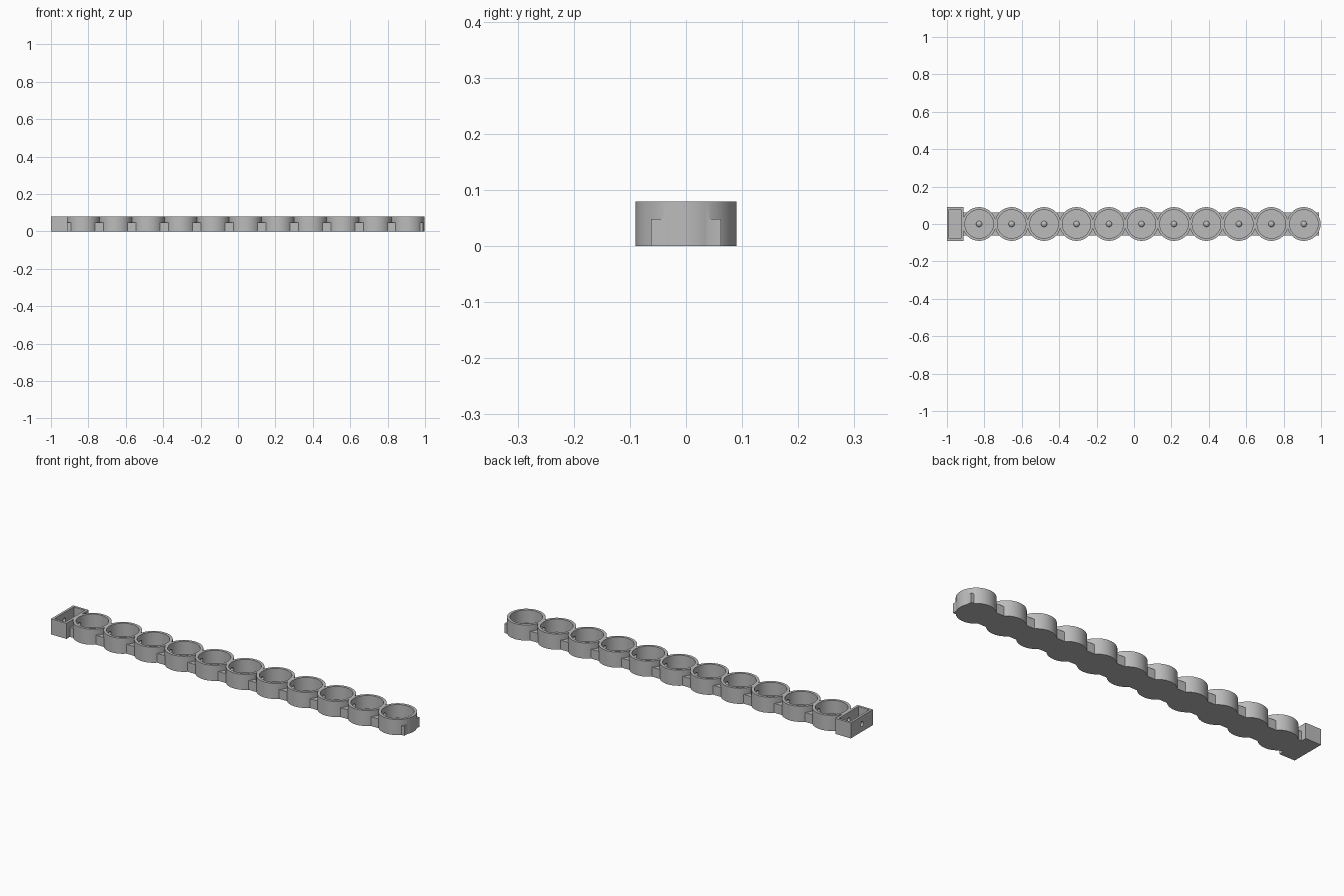
import bpy, math

cube = bpy.data.objects.get("Cube")
if cube:
    bpy.data.objects.remove(cube, do_unlink=True)

H, R, R_IN = 0.08, 0.09, 0.076       # height, outer and inner cup radius
FLOOR = 0.012
COUNT, FIRST, LAST = 11, -0.828, 0.908
PITCH = (LAST - FIRST) / (COUNT - 1)
CENTRES = [FIRST + i * PITCH for i in range(COUNT)]

grey = bpy.data.materials.new("plain grey")
grey.use_nodes = True
colour = (0.5, 0.5, 0.5, 1)
grey.diffuse_color = colour
grey.node_tree.nodes["Principled BSDF"].inputs["Base Color"].default_value = colour


def finish(name):
    ob = bpy.context.object
    ob.name = name
    ob.data.materials.append(grey)
    return ob


def block(name, lo, hi):
    bpy.ops.mesh.primitive_cube_add(size=1, location=[(a + b) / 2 for a, b in zip(lo, hi)])
    ob = finish(name)
    ob.scale = [b - a for a, b in zip(lo, hi)]
    bpy.ops.object.transform_apply(location=False, rotation=False, scale=True)
    return ob


def upright(name, x, r, z0, z1):
    bpy.ops.mesh.primitive_cylinder_add(vertices=64, radius=r, depth=z1 - z0,
                                        location=(x, 0, (z0 + z1) / 2))
    return finish(name)


def combine(body, tool, operation):
    mod = body.modifiers.new(operation, 'BOOLEAN')
    mod.operation, mod.solver, mod.object = operation, 'EXACT', tool
    bpy.context.view_layer.objects.active = body
    bpy.ops.object.modifier_apply(modifier=mod.name)
    bpy.data.objects.remove(tool, do_unlink=True)


# Low bar that links the cups, then the end box and the cup walls
strip = block("cup_strip", (-0.95, -0.0625, 0), (0.989, 0.0625, 0.048))
combine(strip, block("end_box", (-1, -R, 0), (-0.912, R, H)), 'UNION')
for x in CENTRES:
    combine(strip, upright("cup", x, R, 0, H), 'UNION')

# Hollow out the cups and the box
for x in CENTRES:
    combine(strip, upright("cup_cavity", x, R_IN, FLOOR, H + 0.02), 'DIFFERENCE')
combine(strip, block("box_cavity", (-0.988, -0.078, FLOOR), (-0.925, 0.078, H + 0.02)), 'DIFFERENCE')

# Round wire passage through the box and the walls between cups
bpy.ops.mesh.primitive_cylinder_add(vertices=24, radius=0.012, depth=LAST + 1.05,
                                    location=((LAST - 1.05) / 2, 0, 0.04),
                                    rotation=(0, math.pi / 2, 0))
combine(strip, finish("wire_passage"), 'DIFFERENCE')

bpy.ops.object.select_all(action='DESELECT')
strip.select_set(True)
bpy.context.view_layer.objects.active = strip
bpy.ops.object.shade_smooth_by_angle(angle=math.radians(30))

# Small dome in the middle of each cup floor
for i, x in enumerate(CENTRES):
    bpy.ops.mesh.primitive_uv_sphere_add(segments=24, ring_count=12, radius=0.016,
                                         location=(x, 0, FLOOR))
    finish(f"floor_dome_{i + 1}").scale.z = 0.7
    bpy.ops.object.shade_smooth()
